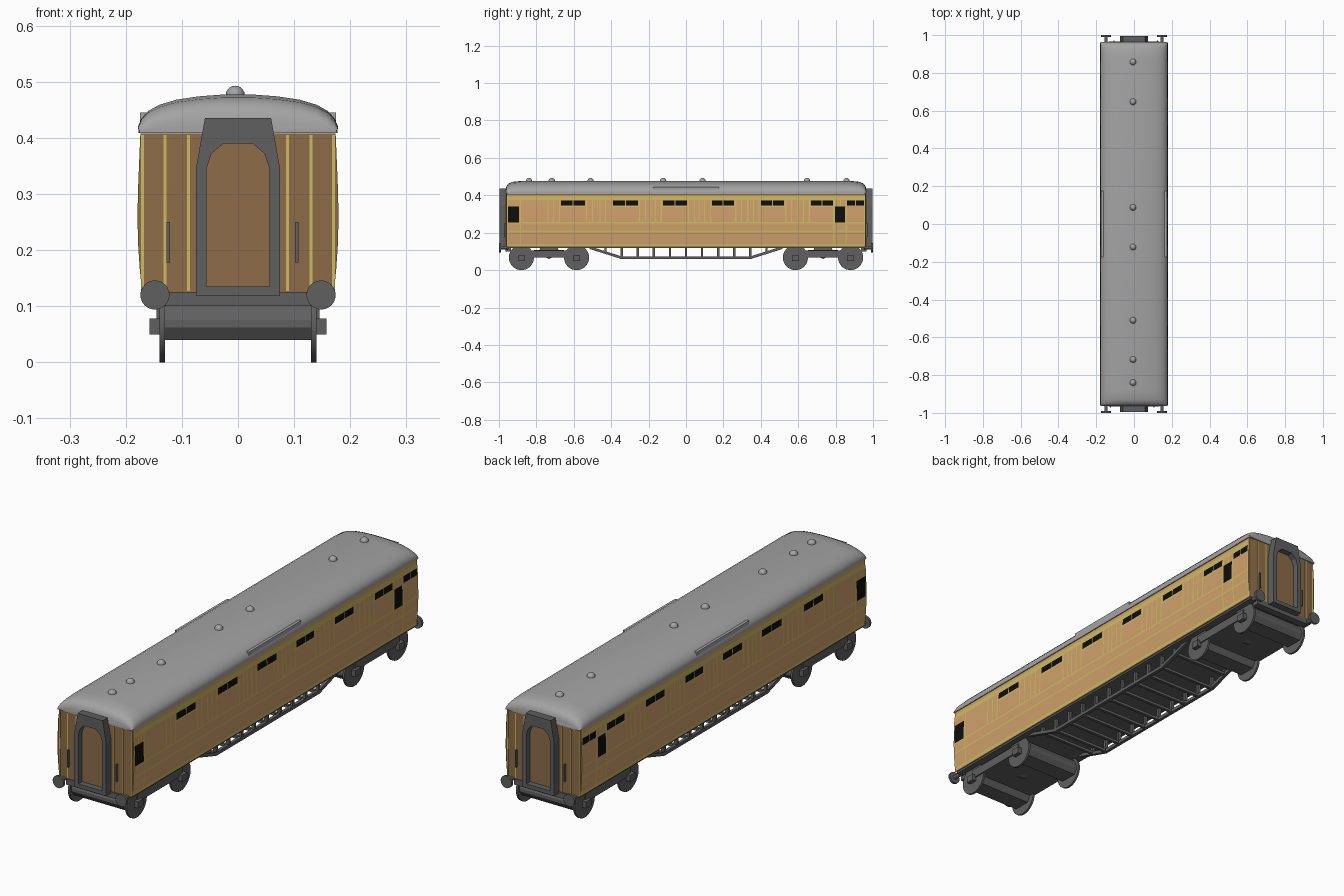
import bpy, bmesh, math
from mathutils import Matrix, Vector

if "Cube" in bpy.data.objects:
    bpy.data.objects.remove(bpy.data.objects["Cube"])


def mat(name, r, g, b):
    m = bpy.data.materials.new(name)
    m.diffuse_color = (r, g, b, 1)
    m.use_nodes = True
    m.node_tree.nodes["Principled BSDF"].inputs["Base Color"].default_value = m.diffuse_color
    return m


TEAK = mat("light_teak", 0.63, 0.36, 0.15)
BROWN = mat("end_brown", 0.27, 0.15, 0.065)
YELLOW = mat("lining_yellow", 0.62, 0.5, 0.12)
ROOF = mat("roof_grey", 0.37, 0.37, 0.37)
DARK = mat("dark_grey", 0.115, 0.115, 0.115)
BLACK = mat("window_black", 0.004, 0.004, 0.004)


def finish(name, bm, mats, smooth=None, recalc=True):
    if recalc:
        bmesh.ops.recalc_face_normals(bm, faces=bm.faces)
    me = bpy.data.meshes.new(name)
    bm.to_mesh(me)
    bm.free()
    for m in mats:
        me.materials.append(m)
    ob = bpy.data.objects.new(name, me)
    bpy.context.collection.objects.link(ob)
    if smooth:
        bpy.ops.object.select_all(action='DESELECT')
        ob.select_set(True)
        bpy.context.view_layer.objects.active = ob
        bpy.ops.object.shade_smooth_by_angle(angle=math.radians(smooth))
    return ob


def box(bm, x0, x1, y0, y1, z0, z1):
    m = Matrix.Translation(((x0 + x1) / 2, (y0 + y1) / 2, (z0 + z1) / 2)) @ \
        Matrix.Diagonal((abs(x1 - x0), abs(y1 - y0), abs(z1 - z0), 1))
    bmesh.ops.create_cube(bm, size=1, matrix=m)


def cyl(bm, centre, r, depth, axis, n=24, r2=None):
    rot = Matrix.Rotation(math.pi / 2, 4, 'Y' if axis == 'X' else 'X')
    bmesh.ops.create_cone(bm, cap_ends=True, segments=n, radius1=r, radius2=r2 or r,
                          depth=depth, matrix=Matrix.Translation(centre) @ rot)


def loft(bm, rings):
    vs = [[bm.verts.new(p) for p in r] for r in rings]
    n = len(vs[0])
    for a, b in zip(vs, vs[1:]):
        for i in range(n):
            j = (i + 1) % n
            bm.faces.new((a[i], a[j], b[j], b[i]))
    bm.faces.new(vs[0])
    bm.faces.new(vs[-1])


# body shell: gently bulging sides, slightly bowed ends
ROWS = [(0.125, 0.171), (0.165, 0.175), (0.21, 0.178), (0.25, 0.179),
        (0.30, 0.1785), (0.35, 0.1765), (0.408, 0.174)]


def half_width(z):
    for (z0, w0), (z1, w1) in zip(ROWS, ROWS[1:]):
        if z <= z1:
            return w0 + (w1 - w0) * (z - z0) / (z1 - z0)
    return ROWS[-1][1]


bm = bmesh.new()
rings = []
for z, w in ROWS:
    q = [(w, 0.957), (0.13, 0.962), (-0.13, 0.962), (-w, 0.957)]
    rings.append([(x, y, z) for x, y in q] + [(-x, -y, z) for x, y in q])
loft(bm, rings)
bm.normal_update()
for f in bm.faces:
    f.material_index = 1 if abs(f.normal.y) > 0.5 else 0
finish("body_shell", bm, [TEAK, BROWN], 25)


# thin plates laid on the curved sides
def side_plate(bm, y0, y1, z0, z1, off):
    zs = [z0] + [z for z, _ in ROWS if z0 < z < z1] + [z1]
    for s in (-1, 1):
        for a, b in zip(zs, zs[1:]):
            q = [(s * (half_width(z) + off), y, z) for y, z in ((y0, a), (y1, a), (y1, b), (y0, b))]
            f = bm.faces.new([bm.verts.new(p) for p in (q if s > 0 else q[::-1])])


VENTS = [(-0.668, -0.54), (-0.39, -0.257), (-0.123, 0.005), (0.139, 0.257),
         (0.40, 0.524), (0.668, 0.786), (0.86, 0.952)]
DOORS = [(-0.952, -0.893), (0.797, 0.85)]
bm = bmesh.new()
for y0, y1 in VENTS:
    mid = (y0 + y1) / 2
    side_plate(bm, y0, mid - 0.002, 0.345, 0.373, 0.002)
    side_plate(bm, mid + 0.002, y1, 0.345, 0.373, 0.002)
for y0, y1 in DOORS:
    side_plate(bm, y0, y1, 0.255, 0.34, 0.002)
finish("side_windows", bm, [BLACK], recalc=False)

bm = bmesh.new()
for z0, z1 in ((0.375, 0.394), (0.25, 0.256), (0.205, 0.211), (0.129, 0.14)):
    side_plate(bm, -0.956, 0.956, z0, z1, 0.001)
for y0, y1 in VENTS[:-1]:
    for y in (y0 - 0.07, y0 - 0.04, y0 - 0.009, y1 + 0.009, y1 + 0.04):
        side_plate(bm, y - 0.003, y + 0.003, 0.253, 0.38, 0.0012)
    side_plate(bm, y0 - 0.01, y1 + 0.01, 0.337, 0.342, 0.0012)
for y in (-0.955, -0.885, 0.79, 0.857, 0.954):
    side_plate(bm, y - 0.003, y + 0.003, 0.13, 0.385, 0.0014)
finish("side_lining", bm, [YELLOW], recalc=False)

# end lining strips and handrails
bm = bmesh.new()
for s in (-1, 1):
    for x in (0.088, 0.13, 0.170):
        y = 0.962 if x < 0.14 else 0.957
        for t in (-1, 1):
            box(bm, t * x - 0.0025, t * x + 0.0025, s * (y - 0.002), s * (y + 0.002), 0.127, 0.405)
finish("end_lining", bm, [YELLOW])
bm = bmesh.new()
for s in (-1, 1):
    for x in (-0.124, 0.105):
        box(bm, -s * x - 0.003, -s * x + 0.003, s * 0.96, s * 0.972, 0.178, 0.25)
finish("end_handrails", bm, [DARK])

# roof with domed ends
half = [(0.177, 0.0), (0.178, 0.012), (0.172, 0.026), (0.16, 0.039), (0.14, 0.05),
        (0.11, 0.059), (0.07, 0.065), (0.03, 0.068)]
prof = half + [(-x, z) for x, z in half[::-1]]
stations = [(0.964, 0.3, 0.99), (0.960, 0.58, 0.995), (0.950, 0.78, 1), (0.93, 0.92, 1), (0.88, 1, 1)]
stations += [(-y, h, w) for y, h, w in stations[::-1]]
bm = bmesh.new()
loft(bm, [[(x * w, y, 0.409 + z * h) for x, z in prof] for y, h, w in stations])
finish("roof", bm, [ROOF], 40)

# raised panels at the roof edge
bm = bmesh.new()
for s in (-1, 1):
    box(bm, s * 0.14, s * 0.1745, -0.176, 0.176, 0.415, 0.445)
finish("roof_side_panels", bm, [ROOF])

# roof ventilator domes
bm = bmesh.new()
for y in (-0.84, -0.718, -0.51, -0.122, 0.088, 0.647, 0.858):
    bmesh.ops.create_uvsphere(bm, u_segments=16, v_segments=10, radius=0.017,
                              matrix=Matrix.Translation((-0.005, y, 0.476)))
finish("roof_ventilators", bm, [ROOF], 60)

# corridor connections: framed opening with a door behind
outer = [(0.075, 0.118), (0.075, 0.345), (0.067, 0.39), (0.059, 0.435)]
inner = [(0.056, 0.135), (0.056, 0.345), (0.047, 0.372), (0.026, 0.39)]
outer += [(-x, z) for x, z in outer[::-1]]
inner += [(-x, z) for x, z in inner[::-1]]
for s, end in ((-1, "front"), (1, "back")):
    bm = bmesh.new()
    loops = [[bm.verts.new((x, s * y, z)) for x, z in p] for p, y in
             ((outer, 0.955), (outer, 0.996), (inner, 0.996), (inner, 0.955))]
    for a, b in zip(loops, loops[1:] + loops[:1]):
        for i in range(8):
            j = (i + 1) % 8
            bm.faces.new((a[i], a[j], b[j], b[i]))
    finish(end + "_corridor_frame", bm, [DARK])
    bm = bmesh.new()
    loft(bm, [[(x, s * y, z) for x, z in inner] for y in (0.958, 0.97)])
    finish(end + "_corridor_door", bm, [BROWN])

# underframe floor, headstocks
bm = bmesh.new()
box(bm, -0.165, 0.165, -0.955, 0.955, 0.117, 0.127)
for s in (-1, 1):
    box(bm, -0.135, 0.135, s * 0.935, s * 0.966, 0.1, 0.125)
finish("underframe", bm, [DARK])

# buffers
bm = bmesh.new()
for s in (-1, 1):
    for x in (-0.148, 0.148):
        cyl(bm, (x, s * 0.972, 0.12), 0.009, 0.04, 'Y', 12)
        cyl(bm, (x, s * 0.995, 0.12), 0.026, 0.01, 'Y')
finish("buffers", bm, [DARK], 40)


# truss: sloping ends, bottom chord, posts and cross bars
def beam_yz(bm, x0, x1, p, q, t):
    p, q = Vector(p), Vector(q)
    d = (q - p).normalized()
    n = Vector((-d.y, d.x)) * t / 2
    c = [p + n, q + n, q - n, p - n]
    loft(bm, [[(x, v.x, v.y) for v in c] for x in (x0, x1)])


bm = bmesh.new()
for s in (-1, 1):
    x0, x1 = s * 0.128, s * 0.142
    beam_yz(bm, x0, x1, (-0.352, 0.067), (0.352, 0.067), 0.014)
    for t in (-1, 1):
        beam_yz(bm, x0, x1, (t * 0.515, 0.12), (t * 0.347, 0.067), 0.014)
    for i in range(-5, 6):
        y = i * 0.086
        box(bm, x0, x1, y - 0.006, y + 0.006, 0.067 if abs(i) < 5 else 0.092, 0.12)
for i in range(-5, 6):
    y, z = i * 0.086, 0.067 if abs(i) < 5 else 0.095
    box(bm, -0.135, 0.135, y - 0.006, y + 0.006, z - 0.006, z + 0.006)
finish("underframe_truss", bm, [DARK])

# bogies: frame profile extruded across, wheels and axle boxes
bogie = [(0.205, 0.075), (0.19, 0.105), (0.0, 0.107)]
low = [(0.1, 0.067), (0.115, 0.04), (0.19, 0.04), (0.205, 0.062)]
shape = bogie + [(-y, z) for y, z in bogie[1::-1]] + [(-y, z) for y, z in low[::-1]] + low
for s, end in ((-1, "front"), (1, "back")):
    bm = bmesh.new()
    loft(bm, [[(x, s * 0.7325 + y, z) for y, z in shape] for x in (-0.13, 0.13)])
    for x in (-1, 1):
        box(bm, x * 0.125, x * 0.145, s * 0.7325 - 0.15, s * 0.7325 + 0.15, 0.067, 0.105)
    cyl(bm, (0, s * 0.7325, 0.11), 0.05, 0.03, 'X', 8)
    finish(end + "_bogie_frame", bm, [DARK])
    bm = bmesh.new()
    bx = bmesh.new()
    for y in (s * 0.585, s * 0.88):
        for x in (-1, 1):
            cyl(bm, (x * 0.135, y, 0.067), 0.067, 0.009, 'X', 32)
            box(bx, x * 0.13, x * 0.158, y - 0.018, y + 0.018, 0.05, 0.078)
    finish(end + "_wheels", bm, [DARK], 40)
    finish(end + "_axle_boxes", bx, [DARK])
